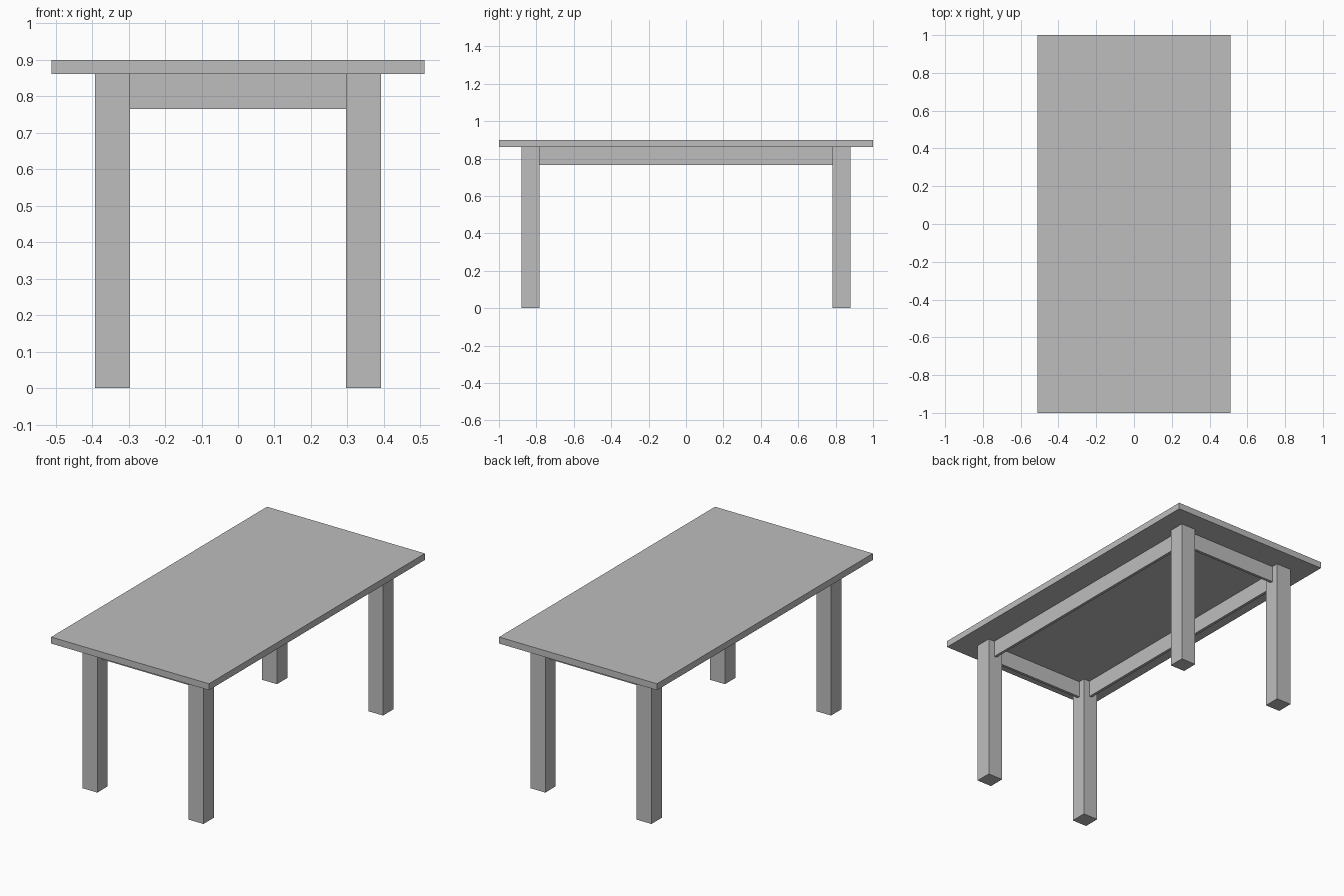
import bpy

cube = bpy.data.objects.get("Cube")
if cube:
    bpy.data.objects.remove(cube, do_unlink=True)

# Single grey finish
grey = bpy.data.materials.new("plain_grey")
grey.use_nodes = True
colour = (0.515, 0.515, 0.515, 1)
grey.diffuse_color = colour
grey.node_tree.nodes["Principled BSDF"].inputs["Base Color"].default_value = colour


def box(name, centre, size):
    """Add a flat-faced box with its size applied to the mesh."""
    bpy.ops.mesh.primitive_cube_add(size=1, location=centre)
    ob = bpy.context.object
    ob.name = ob.data.name = name
    ob.scale = size
    bpy.ops.object.transform_apply(location=False, rotation=False, scale=True)
    ob.data.materials.append(grey)
    return ob


HEIGHT, TOP_THICK = 0.9, 0.038
LEG = 0.096                      # square leg width
LEG_X, LEG_Y = 0.344, 0.832      # leg centres
APRON_H, APRON_THICK = 0.096, 0.016
under = HEIGHT - TOP_THICK
apron_z = under - APRON_H / 2

# Table top
box("table_top", (0, 0, HEIGHT - TOP_THICK / 2), (1.024, 2, TOP_THICK))

# Four legs
for end, sy in (("front", -1), ("back", 1)):
    for side, sx in (("right", -1), ("left", 1)):
        box(f"{end}_{side}_leg", (sx * LEG_X, sy * LEG_Y, under / 2), (LEG, LEG, under))

# Thin aprons running between the legs, centred on them
for end, s in (("front", -1), ("back", 1)):
    box(f"{end}_apron", (0, s * LEG_Y, apron_z), (2 * LEG_X - LEG, APRON_THICK, APRON_H))
for side, s in (("right", -1), ("left", 1)):
    box(f"{side}_apron", (s * LEG_X, 0, apron_z), (APRON_THICK, 2 * LEG_Y - LEG, APRON_H))
